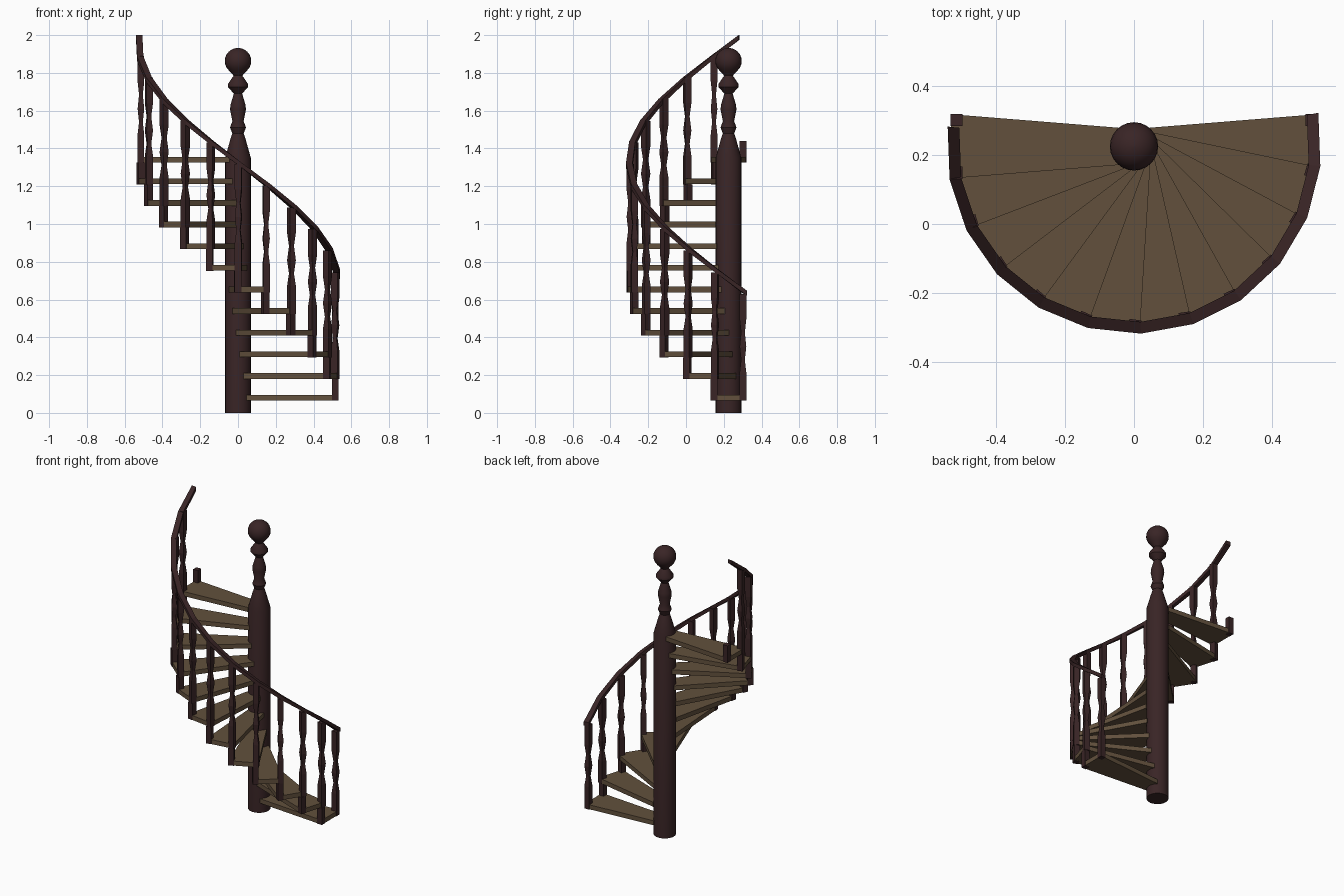
import bpy, bmesh, math
from mathutils import Matrix, Vector

if "Cube" in bpy.data.objects:
    bpy.data.objects.remove(bpy.data.objects["Cube"])

STEPS = 12
TURN = -math.pi / 11          # rotation per step (clockwise going up)
RISE = 0.1145
BASE = 0.065                  # underside of the first step
AXIS = Vector((0, 0.225, 0))  # centre of the column


def material(name, rgb):
    m = bpy.data.materials.new(name)
    m.diffuse_color = (*rgb, 1)
    m.use_nodes = True
    m.node_tree.nodes["Principled BSDF"].inputs["Base Color"].default_value = m.diffuse_color
    return m


DARK = material("dark red wood", (0.041, 0.018, 0.019))
BROWN = material("brown tread wood", (0.122, 0.081, 0.046))


def sweep(name, rings, mat, matrix=None):
    """Skin a list of closed rings and cap both ends."""
    bm = bmesh.new()
    loops = [[bm.verts.new(p) for p in ring] for ring in rings]
    n = len(loops[0])
    for a, b in zip(loops, loops[1:]):
        for k in range(n):
            bm.faces.new((a[k], a[(k + 1) % n], b[(k + 1) % n], b[k]))
    bm.faces.new(loops[0][::-1])
    bm.faces.new(loops[-1])
    bmesh.ops.recalc_face_normals(bm, faces=bm.faces)
    mesh = bpy.data.meshes.new(name)
    bm.to_mesh(mesh)
    bm.free()
    mesh.materials.append(mat)
    ob = bpy.data.objects.new(name, mesh)
    bpy.context.collection.objects.link(ob)
    if matrix:
        ob.matrix_world = matrix
    return ob


def square(x, y, z, h):
    return [(x - h, y - h, z), (x + h, y - h, z), (x + h, y + h, z), (x - h, y + h, z)]


def circle(r, z, n=24):
    return [(r * math.cos(math.tau * k / n), r * math.sin(math.tau * k / n), z) for k in range(n)]


# Turned central column with ball finial
profile = [(0.068, 0), (0.068, 1.35), (0.04, 1.45), (0.03, 1.48), (0.042, 1.51),
           (0.03, 1.545), (0.042, 1.605), (0.04, 1.63), (0.022, 1.69),
           (0.053, 1.725), (0.053, 1.742), (0.023, 1.785)]
for k in range(3, 12):
    a = math.pi * k / 12
    profile.append((0.07 * math.sin(a), 1.863 - 0.069 * math.cos(a)))
profile.append((0.003, 1.932))
column = sweep("central_column", [circle(r, z) for r, z in profile], DARK,
               Matrix.Translation(AXIS))
bpy.context.view_layer.objects.active = column
column.select_set(True)
bpy.ops.object.shade_smooth_by_angle(angle=math.radians(35))

# Steps, each with a baluster at the rear corner and a short post at the front corner
tread = [(0.045, -0.054), (0.53, -0.093), (0.53, 0.093), (0.045, 0.054)]
baluster = [(0, 0.0175), (0.15, 0.0175), (0.215, 0.010), (0.285, 0.0175),
            (0.36, 0.010), (0.43, 0.0175), (0.565, 0.0175)]
for i in range(STEPS):
    place = (Matrix.Translation(AXIS + Vector((0, 0, BASE + RISE * i)))
             @ Matrix.Rotation(TURN * i, 4, 'Z'))
    sweep(f"step_{i + 1}", [[(x, y, z) for x, y in tread] for z in (0.001, 0.031)], BROWN, place)
    sweep(f"baluster_{i + 1}", [square(0.514, 0.0765, z, h) for z, h in baluster], DARK, place)
    sweep(f"riser_post_{i + 1}", [square(0.514, -0.0765, z, 0.0175) for z in (0, RISE)],
          DARK, place)

# Handrail: straight segments climbing around the column
rings = []
for i in range(STEPS + 1):
    a = math.radians(10.3) + TURN * i
    top = 0.647 + 0.1128 * i
    ring = []
    for r, z in ((0.509, top - 0.026), (0.543, top - 0.026), (0.543, top), (0.509, top)):
        ring.append((r * math.cos(a), r * math.sin(a) + AXIS.y, z))
    rings.append(ring)
sweep("handrail", rings, DARK)
